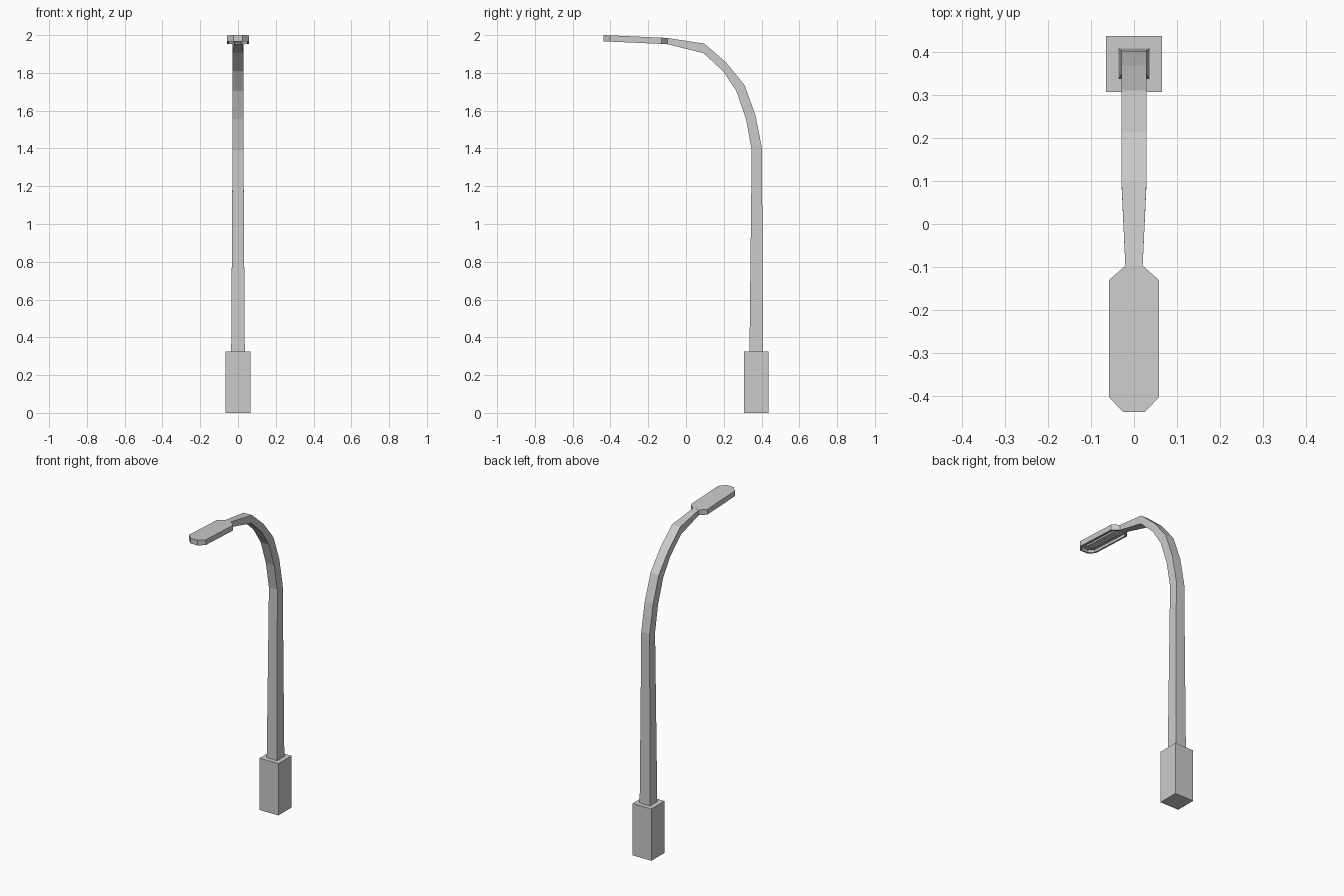
import bpy, bmesh

if "Cube" in bpy.data.objects:
    bpy.data.objects.remove(bpy.data.objects["Cube"])


def make_object(name, bm):
    bmesh.ops.recalc_face_normals(bm, faces=bm.faces)
    mesh = bpy.data.meshes.new(name)
    bm.to_mesh(mesh)
    bm.free()
    obj = bpy.data.objects.new(name, mesh)
    bpy.context.collection.objects.link(obj)
    return obj


def head_z(y):
    # the lamp head tilts up slightly towards its tip
    return 1.985 + (-0.10 - y) * 0.045


def prism(outline, low, high):
    # extruded outline that follows the tilt of the head; returns its bottom face
    bm = bmesh.new()
    bottom = [bm.verts.new((x, y, head_z(y) + low)) for x, y in outline]
    top = [bm.verts.new((x, y, head_z(y) + high)) for x, y in outline]
    bottom_face = bm.faces.new(bottom)
    bm.faces.new(top)
    n = len(outline)
    for i in range(n):
        j = (i + 1) % n
        bm.faces.new((bottom[i], bottom[j], top[j], top[i]))
    bmesh.ops.recalc_face_normals(bm, faces=bm.faces)
    return bm, bottom_face


# Base block
bpy.ops.mesh.primitive_cube_add(size=1, location=(0, 0.372, 0.1625))
base = bpy.context.object
base.name = "base_block"
base.scale = (0.13, 0.13, 0.325)

# Curved pole: outer y, outer z, inner y, inner z, half width
sections = [
    (0.408, 0.32, 0.336, 0.32, 0.036),
    (0.402, 1.40, 0.348, 1.39, 0.029),
    (0.368, 1.575, 0.318, 1.555, 0.029),
    (0.310, 1.735, 0.266, 1.705, 0.029),
    (0.213, 1.855, 0.196, 1.810, 0.029),
    (0.097, 1.955, 0.092, 1.905, 0.029),
    (-0.10, 1.985, -0.10, 1.952, 0.020),
]
bm = bmesh.new()
rings = []
for oy, oz, iy, iz, w in sections:
    rings.append([bm.verts.new(p) for p in
                  ((-w, oy, oz), (w, oy, oz), (w, iy, iz), (-w, iy, iz))])
for a, b in zip(rings, rings[1:]):
    for i in range(4):
        j = (i + 1) % 4
        bm.faces.new((a[i], a[j], b[j], b[i]))
bm.faces.new(rings[0])
bm.faces.new(rings[-1])
make_object("curved_pole", bm)

# Lamp head housing with a recess in its underside
half = [(0.020, -0.097), (0.058, -0.130), (0.058, -0.402), (0.025, -0.437)]
outline = half + [(-x, y) for x, y in reversed(half)]
bm, face = prism(outline, -0.033, 0)
bmesh.ops.inset_region(bm, faces=[face], thickness=0.012)
bmesh.ops.translate(bm, verts=bmesh.ops.extrude_discrete_faces(
    bm, faces=[face])["faces"][0].verts, vec=(0, 0, 0.016))
make_object("lamp_head", bm)

# Lamp panel inside the recess
panel = [(0.024, -0.155), (0.024, -0.385), (-0.024, -0.385), (-0.024, -0.155)]
bm, face = prism(panel, -0.027, -0.015)
make_object("lamp_panel", bm)
